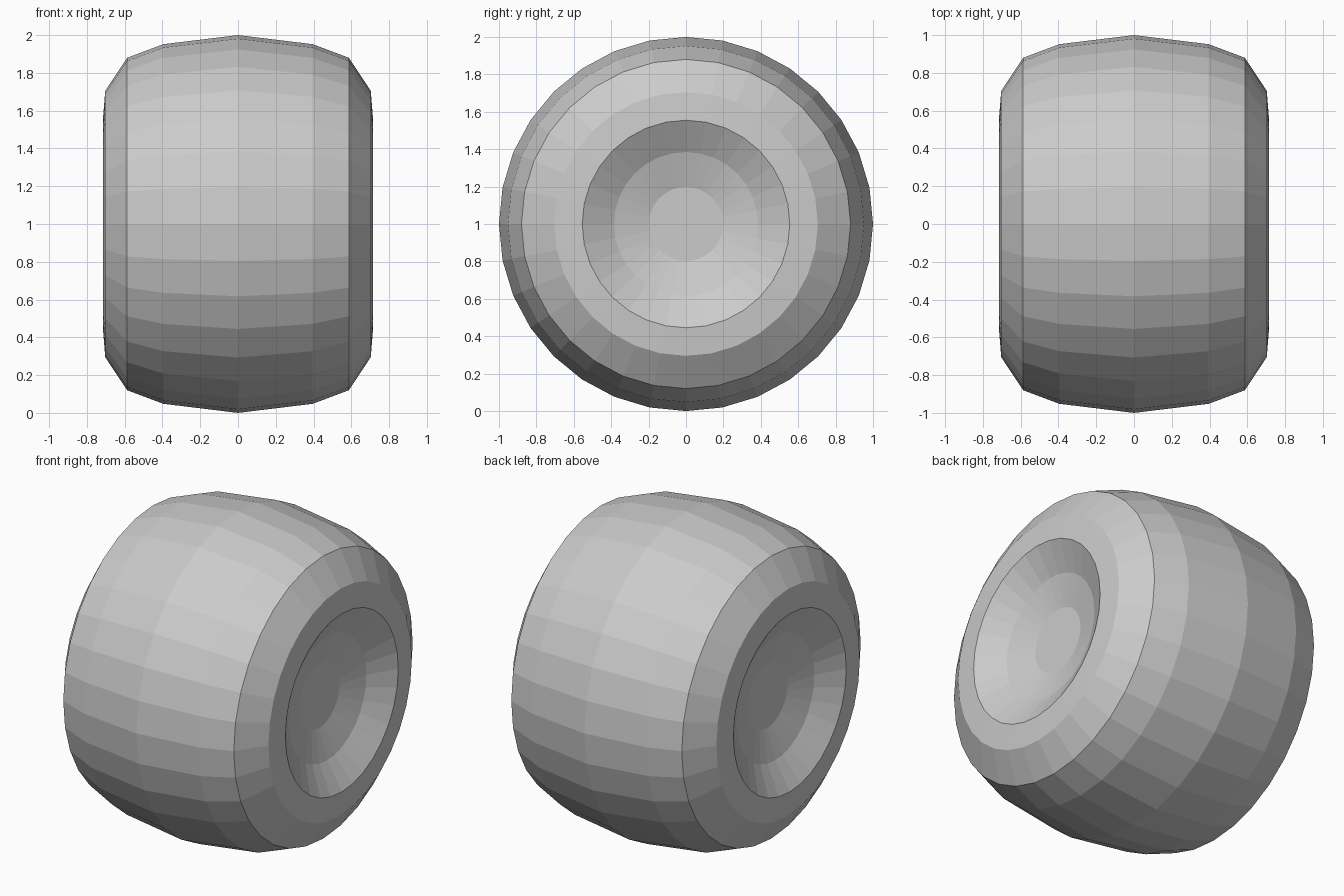
import bpy, bmesh
from math import sin, cos, tau

if "Cube" in bpy.data.objects:
    bpy.data.objects.remove(bpy.data.objects["Cube"])

SEGMENTS = 32

# Half profile from the tread centre to the hub: (distance along axle, radius)
half = [(0.0, 1.0), (0.395, 0.952), (0.587, 0.88), (0.703, 0.705),
        (0.715, 0.555), (0.615, 0.385), (0.56, 0.198)]
profile = [(-x, r) for x, r in reversed(half[1:])] + half

# Revolve the profile around the x axis
bm = bmesh.new()
rings = [[bm.verts.new((x, r * sin(tau * i / SEGMENTS), 1 + r * cos(tau * i / SEGMENTS)))
          for i in range(SEGMENTS)] for x, r in profile]
for a, b in zip(rings, rings[1:]):
    for i in range(SEGMENTS):
        j = (i + 1) % SEGMENTS
        bm.faces.new((a[i], a[j], b[j], b[i]))

# Flat hub discs
bm.faces.new(rings[0])
bm.faces.new(rings[-1])
bmesh.ops.recalc_face_normals(bm, faces=bm.faces)

mesh = bpy.data.meshes.new("wheel")
bm.to_mesh(mesh)
bm.free()
bpy.context.collection.objects.link(bpy.data.objects.new("wheel", mesh))
